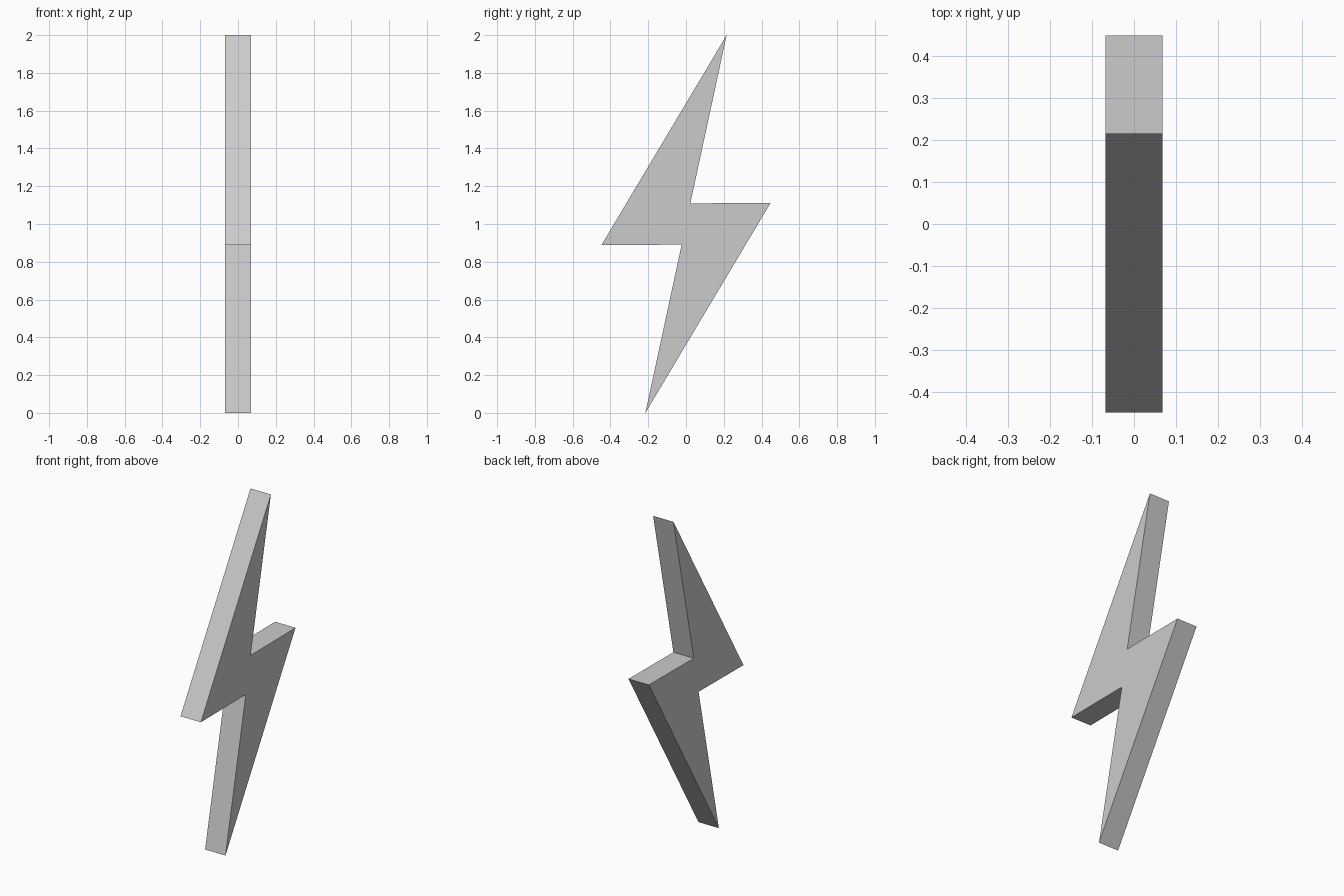
import bpy
import bmesh

if "Cube" in bpy.data.objects:
    bpy.data.objects.remove(bpy.data.objects["Cube"])

HALF_THICKNESS = 0.0675

# Half of the bolt outline as (y, z) offsets from its centre
half = [(0.215, 1.0), (-0.448, -0.112), (-0.023, -0.109)]
# The other half is the same outline turned 180 degrees
outline = half + [(-y, -z) for y, z in half]

# Flat bolt profile, extruded along x
bm = bmesh.new()
face = bm.faces.new([bm.verts.new((-HALF_THICKNESS, y, z + 1.0)) for y, z in outline])
result = bmesh.ops.extrude_face_region(bm, geom=[face], use_keep_orig=True)
moved = [v for v in result["geom"] if isinstance(v, bmesh.types.BMVert)]
bmesh.ops.translate(bm, verts=moved, vec=(2 * HALF_THICKNESS, 0, 0))
bmesh.ops.recalc_face_normals(bm, faces=bm.faces)

mesh = bpy.data.meshes.new("lightning_bolt")
bm.to_mesh(mesh)
bm.free()
bolt = bpy.data.objects.new("lightning_bolt", mesh)
bpy.context.collection.objects.link(bolt)
